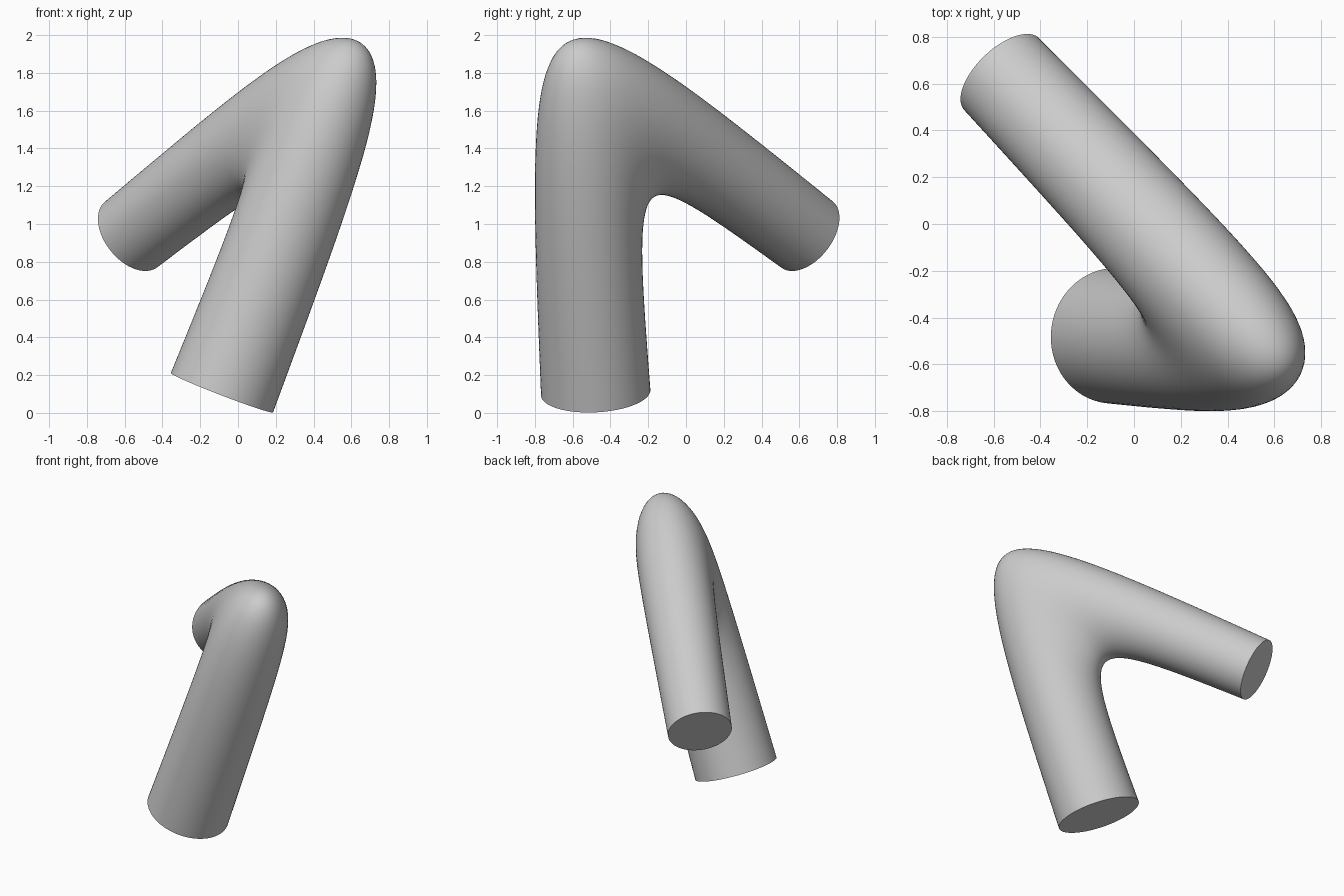
import bpy, bmesh, math
from mathutils import Vector

cube = bpy.data.objects.get("Cube")
if cube:
    bpy.data.objects.remove(cube, do_unlink=True)

SIDES, STEPS = 64, 56

# Wide foot, elbow corner and narrow end of the tapered pipe
foot = Vector((-0.085, -0.478, 0.107))
elbow = Vector((0.60, -0.573, 1.885))
tip = Vector((-0.565, 0.64, 0.945))
foot_radius, elbow_radius, tip_radius = 0.29, 0.26, 0.222

# Bend plane, and the mitre direction pointing out of the corner
leg_a = (elbow - foot).normalized()
leg_b = (elbow - tip).normalized()
normal = leg_a.cross(leg_b).normalized()
mitre = (leg_a + leg_b).normalized()
half_angle = leg_a.angle(leg_b) / 2


def outward(leg):
    """Direction square to a leg, in the bend plane, on the outer side."""
    return (mitre - leg * mitre.dot(leg)).normalized()


# Each control section: centre, in-plane axis, cross axis
sections = [
    (foot, outward(leg_a) * foot_radius, normal * foot_radius),
    (elbow, mitre * elbow_radius / math.sin(half_angle), normal * elbow_radius),
    (tip, outward(leg_b) * tip_radius, normal * tip_radius),
]


def blend(t):
    """Smoothly mix the three sections, with the elbow acting as both handles."""
    weights = ((1 - t) ** 3, 3 * t * (1 - t), t ** 3)
    return [sum((s[k] * w for s, w in zip(sections, weights)), Vector())
            for k in range(3)]


# Loft the rings into a closed pipe
bm = bmesh.new()
rings = []
for i in range(STEPS + 1):
    centre, u, v = blend(i / STEPS)
    angles = [math.tau * j / SIDES for j in range(SIDES)]
    rings.append([bm.verts.new(centre + u * math.cos(a) + v * math.sin(a))
                  for a in angles])
for lower, upper in zip(rings, rings[1:]):
    for j in range(SIDES):
        k = (j + 1) % SIDES
        bm.faces.new((lower[j], lower[k], upper[k], upper[j]))

# Flat end caps
bm.faces.new(rings[0])
bm.faces.new(rings[-1])
bmesh.ops.recalc_face_normals(bm, faces=bm.faces)

mesh = bpy.data.meshes.new("bent_pipe")
bm.to_mesh(mesh)
bm.free()
pipe = bpy.data.objects.new("bent_pipe", mesh)
bpy.context.collection.objects.link(pipe)

bpy.ops.object.select_all(action='DESELECT')
pipe.select_set(True)
bpy.context.view_layer.objects.active = pipe
bpy.ops.object.shade_smooth_by_angle(angle=math.radians(40))
